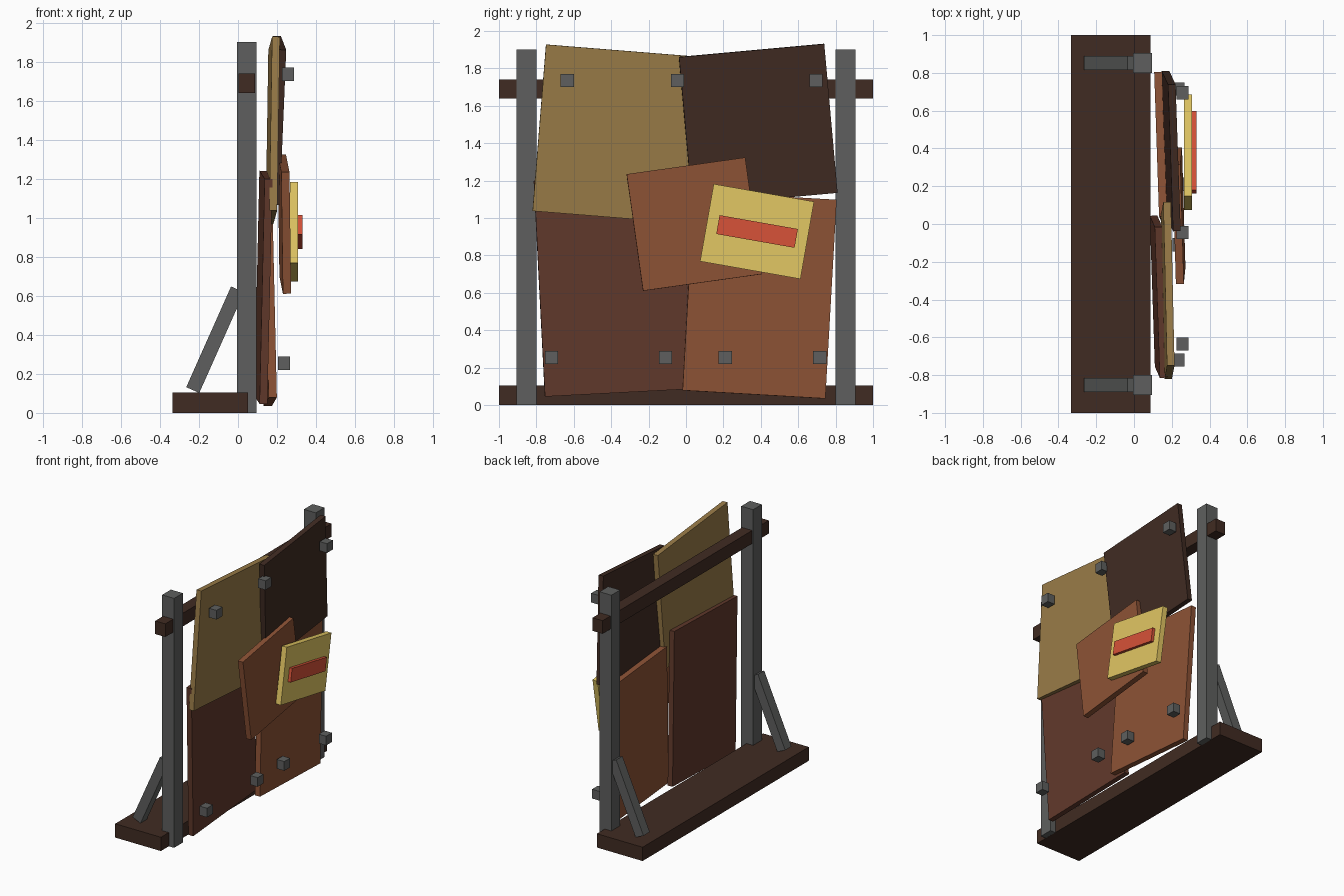
import bpy
from math import radians

if "Cube" in bpy.data.objects:
    bpy.data.objects.remove(bpy.data.objects["Cube"])


def material(name, hex_code):
    # sRGB hex to linear viewport colour
    rgb = [int(hex_code[i:i + 2], 16) / 255 for i in (0, 2, 4)]
    mat = bpy.data.materials.new(name)
    mat.diffuse_color = [((c + 0.055) / 1.055) ** 2.4 for c in rgb] + [1]
    mat.use_nodes = True
    mat.node_tree.nodes["Principled BSDF"].inputs["Base Color"].default_value = mat.diffuse_color
    return mat


DARK = material("dark_wood", "402B22")
BROWN = material("brown_wood", "61392B")
RUST = material("rust_wood", "8C5235")
OCHRE = material("ochre_wood", "997B47")
YELLOW = material("yellow_paint", "E2C763")
RED = material("red_paint", "D75238")
STEEL = material("dark_steel", "5E5F5E")


def box(name, center, size, mat, rot=(0, 0, 0)):
    bpy.ops.mesh.primitive_cube_add(size=1, location=center,
                                    rotation=[radians(a) for a in rot])
    ob = bpy.context.object
    ob.name = name
    ob.scale = size
    bpy.ops.object.transform_apply(location=False, rotation=False, scale=True)
    ob.data.materials.append(mat)
    return ob


# Frame: base beam, top rail, posts and braces
box("base_beam", (-0.142, 0, 0.052), (0.385, 2.0, 0.105), DARK)
box("top_rail", (0.045, 0, 1.69), (0.085, 2.0, 0.10), DARK)
for side, label in ((-1, "left"), (1, "right")):
    box(f"{label}_post", (0.045, side * 0.853, 0.95), (0.10, 0.105, 1.9), STEEL)
    box(f"{label}_brace", (-0.117, side * 0.853, 0.375), (0.073, 0.075, 0.565),
        STEEL, (0, 24, 0))

# Crooked panels: centre, (width, height), thickness, (spin, lean, yaw)
panels = [
    ("lower_left_panel", (0.130, -0.385, 0.643), (0.80, 1.155), 0.04, (3.0, 1.2, 2.0), BROWN),
    ("lower_right_panel", (0.153, 0.393, 0.588), (0.765, 1.065), 0.042, (-3.3, -1.2, 2.0), RUST),
    ("upper_left_panel", (0.178, -0.352, 1.448), (0.868, 0.893), 0.04, (-4.6, 1.0, 1.2), OCHRE),
    ("upper_right_panel", (0.197, 0.386, 1.498), (0.78, 0.80), 0.04, (5.2, 2.2, 2.2), DARK),
    ("centre_patch", (0.238, 0.043, 0.967), (0.64, 0.63), 0.042, (8.0, -1.0, 1.5), RUST),
    ("sign_plate", (0.287, 0.38, 0.928), (0.545, 0.42), 0.042, (-10, 0, 0), YELLOW),
    ("sign_bar", (0.318, 0.38, 0.928), (0.425, 0.102), 0.025, (-10, 0, 0), RED),
]
for name, center, (w, h), t, rot, mat in panels:
    box(name, center, (t, w, h), mat, rot)

# Bolt heads along the top and bottom rows
for row, x, z, ys in (("top", 0.257, 1.735, (-0.635, -0.045, 0.695)),
                      ("bottom", 0.236, 0.255, (-0.72, -0.11, 0.21, 0.715))):
    for i, y in enumerate(ys):
        box(f"{row}_bolt_{i + 1}", (x, y, z), (0.062, 0.07, 0.07), STEEL)
